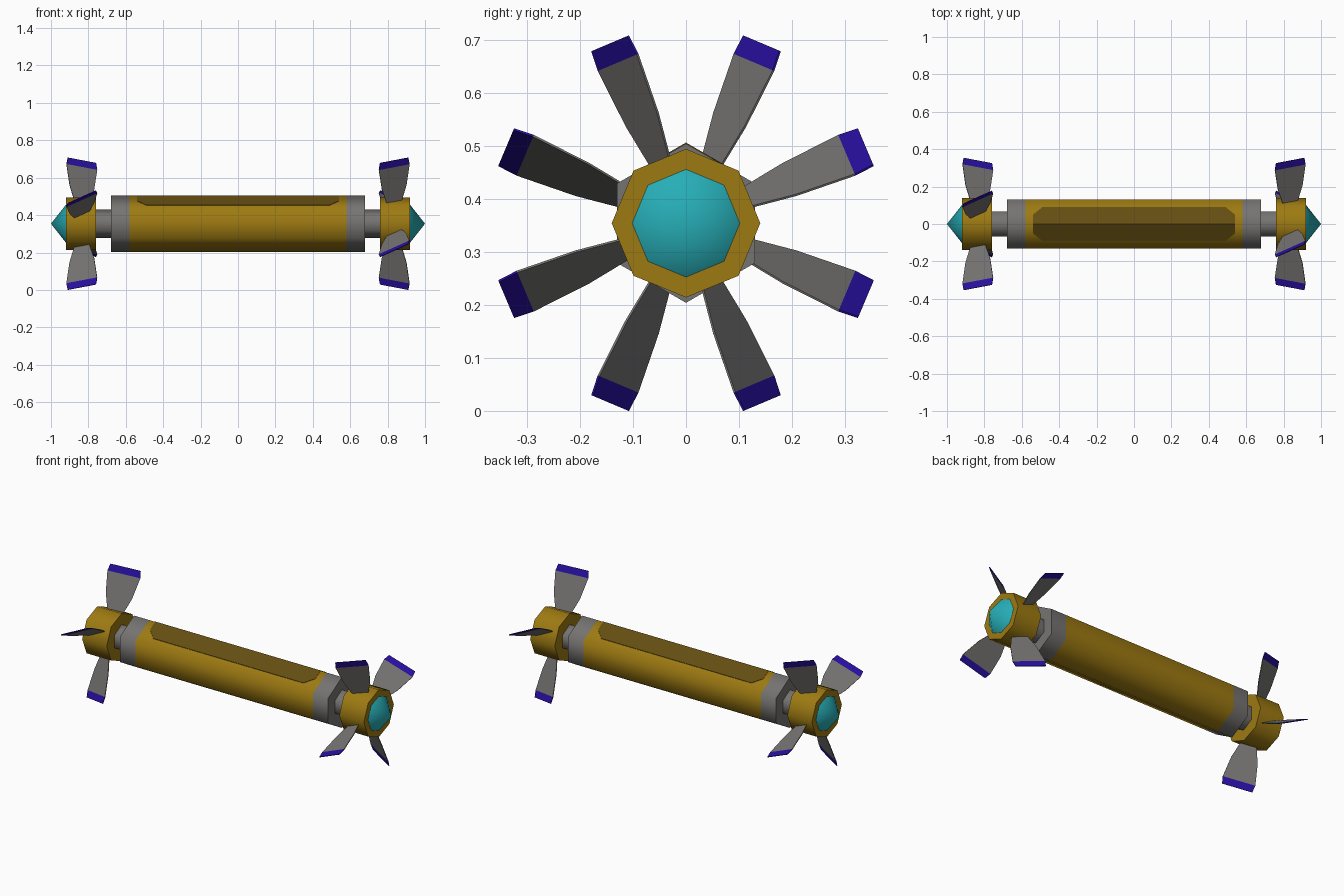
import bpy, math
from mathutils import Vector

if "Cube" in bpy.data.objects:
    bpy.data.objects.remove(bpy.data.objects["Cube"])

CZ = 0.354  # height of the long axis


def mat(name, rgb):
    m = bpy.data.materials.new(name)
    m.diffuse_color = (*rgb, 1)
    m.use_nodes = True
    m.node_tree.nodes["Principled BSDF"].inputs["Base Color"].default_value = m.diffuse_color
    return m


GOLD = mat("gold", (0.34, 0.195, 0.006))
DARK_GOLD = mat("dark gold", (0.125, 0.075, 0.006))
GREY = mat("grey", (0.18, 0.175, 0.17))
CYAN = mat("cyan", (0.02, 0.42, 0.47))
PURPLE = mat("purple", (0.022, 0.005, 0.36))


def make(name, verts, faces, mats, smooth=True):
    me = bpy.data.meshes.new(name)
    me.from_pydata(verts, [], faces)
    for m in mats:
        me.materials.append(m)
    ob = bpy.data.objects.new(name, me)
    bpy.context.collection.objects.link(ob)
    bpy.ops.object.select_all(action='DESELECT')
    ob.select_set(True)
    bpy.context.view_layer.objects.active = ob
    bpy.ops.object.mode_set(mode='EDIT')
    bpy.ops.mesh.select_all(action='SELECT')
    bpy.ops.mesh.normals_make_consistent(inside=False)
    bpy.ops.object.mode_set(mode='OBJECT')
    if smooth:
        bpy.ops.object.shade_smooth_by_angle(angle=math.radians(65))
    return ob


def prism(name, x0, x1, r, n, m):
    """Prism along x with one corner pointing straight up."""
    ring = [(r * math.sin(2 * math.pi * i / n), CZ + r * math.cos(2 * math.pi * i / n)) for i in range(n)]
    verts = [(x, y, z) for x in (x0, x1) for y, z in ring]
    faces = [(i, (i + 1) % n, n + (i + 1) % n, n + i) for i in range(n)]
    faces += [tuple(range(n)), tuple(range(n, 2 * n))]
    return make(name, verts, faces, [m])


# Six-sided main body
prism("body", -0.58, 0.58, 0.15, 6, GOLD)

# Dark panel folded over the top ridge of the body
outline = [(-0.54, 0), (-0.54, 0.05), (-0.49, 0.09), (0.49, 0.09), (0.54, 0.05), (0.54, 0)]
verts = []
for lift in (-0.002, 0.002):
    for s in (1, -1):
        verts += [(x, s * y, CZ + 0.15 + lift - y * math.tan(math.pi / 6)) for x, y in outline]
faces = [tuple(range(k, k + 6)) for k in (0, 6, 12, 18)]
for k in (0, 6):
    faces += [(k + i, k + i + 1, k + i + 13, k + i + 12) for i in range(5)]
panel = make("top_panel", verts, faces, [DARK_GOLD], smooth=False)

# Blade stations: distance from the axis, half chord
STATIONS = [(0.10, 0.036), (0.212, 0.073), (0.329, 0.091), (0.368, 0.084)]
PITCH = math.radians(26)


def blade(name, side, ang):
    radial = Vector((0, side * math.cos(ang), math.sin(ang)))
    tang = Vector((0, -side * math.sin(ang), math.cos(ang)))
    axis = Vector((side, 0, 0))
    chord = axis * math.cos(PITCH) - tang * math.sin(PITCH)
    thick = axis * math.sin(PITCH) + tang * math.cos(PITCH)
    c = Vector((side * 0.835, 0, CZ))
    verts = [c + radial * r + chord * a * h + thick * b * 0.002
             for r, h in STATIONS for a, b in ((-1, -1), (1, -1), (1, 1), (-1, 1))]
    faces = [(0, 1, 2, 3), (12, 13, 14, 15)]
    for k in (0, 4, 8):
        faces += [(k + i, k + (i + 1) % 4, k + 4 + (i + 1) % 4, k + 4 + i) for i in range(4)]
    ob = make(name, verts, faces, [GREY, PURPLE], smooth=False)
    # Purple tips: faces beyond the last station line
    for p in ob.data.polygons:
        if (p.center - c).dot(radial) > 0.335:
            p.material_index = 1


# Both ends: the left end is the right end turned half round
for side, label in ((1, "right"), (-1, "left")):
    prism(label + "_body_band", side * 0.58, side * 0.68, 0.15, 6, GREY)
    prism(label + "_shaft", side * 0.67, side * 0.78, 0.076, 6, GREY)
    prism(label + "_hub", side * 0.76, side * 0.92, 0.14, 8, GOLD)
    # Eight-sided pointed nose
    ring = [(side * 0.918, 0.104 * math.sin(i * math.pi / 4), CZ + 0.104 * math.cos(i * math.pi / 4))
            for i in range(8)]
    make(label + "_nose", ring + [(side * 1.0, 0, CZ)],
         [(i, (i + 1) % 8, 8) for i in range(8)] + [tuple(range(8))], [CYAN])
    for k in range(4):
        blade(f"{label}_blade_{k + 1}", side, math.radians(22.9 + 90 * k))
